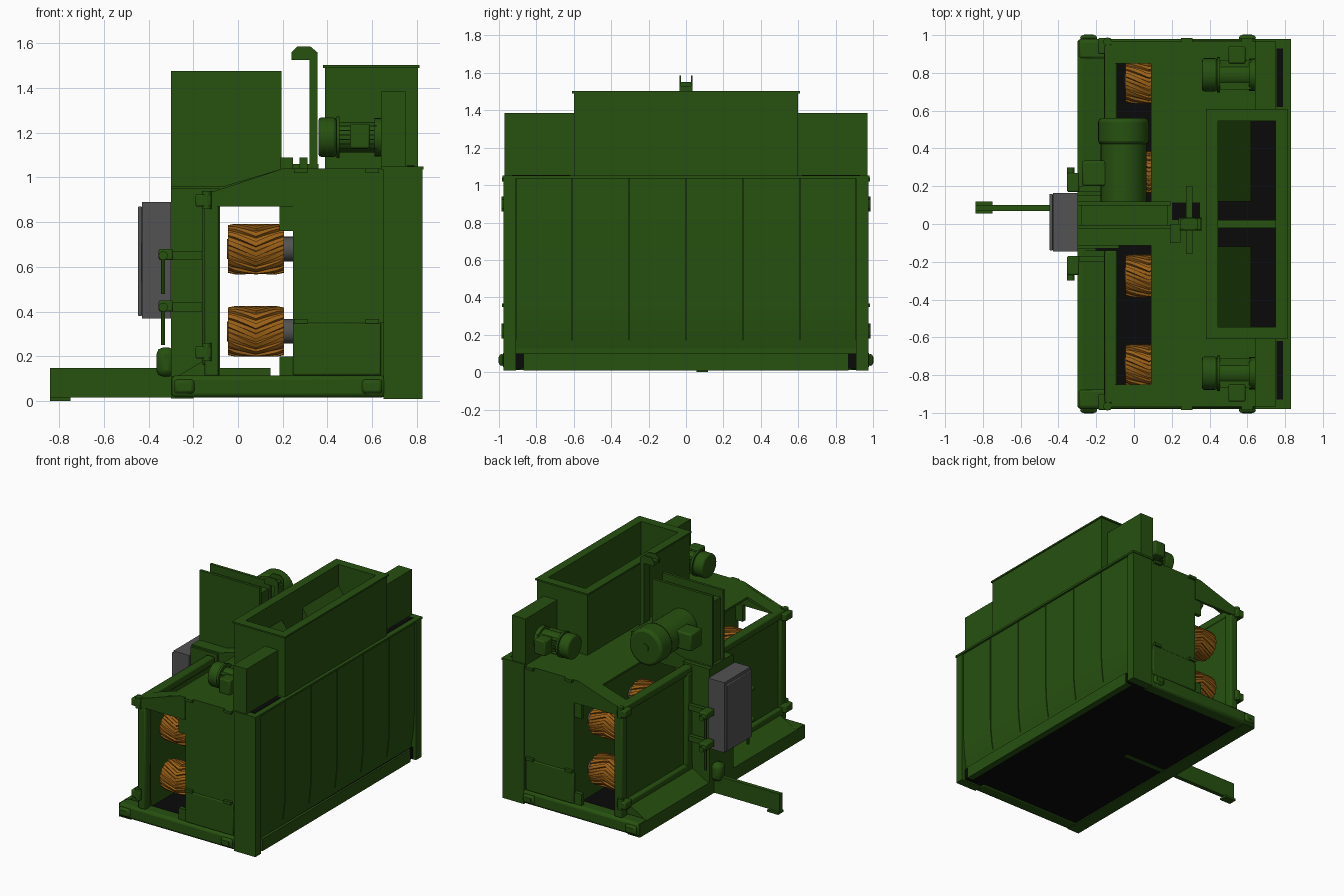
import bpy, bmesh, math
from mathutils import Matrix, Vector

default_cube = bpy.data.objects.get("Cube")
if default_cube:
    bpy.data.objects.remove(default_cube)


def material(name, red, green, blue):
    mat = bpy.data.materials.new(name)
    mat.use_nodes = True
    mat.diffuse_color = (red, green, blue, 1)
    shader = next(n for n in mat.node_tree.nodes if n.type == 'BSDF_PRINCIPLED')
    shader.inputs["Base Color"].default_value = (red, green, blue, 1)
    return mat


GREEN = material("machine green", .02, .082, .005)
ORANGE = material("tire amber", .32, .115, .008)
GREY = material("cabinet grey", .085, .085, .085)
BLACK = material("shadow black", .003, .003, .003)
made = []


def finish(name, bm, mat, mirror=False, bevel=0):
    """Turn a bmesh into an object, optionally mirrored across y = 0."""
    bmesh.ops.recalc_face_normals(bm, faces=bm.faces)
    mesh = bpy.data.meshes.new(name)
    bm.to_mesh(mesh)
    bm.free()
    mesh.materials.append(mat)
    ob = bpy.data.objects.new(name, mesh)
    bpy.context.collection.objects.link(ob)
    if bevel:
        mod = ob.modifiers.new("rounded edges", 'BEVEL')
        mod.width, mod.segments = bevel, 2
    if mirror:
        mod = ob.modifiers.new("mirror", 'MIRROR')
        mod.use_axis = (False, True, False)
    made.append(ob)
    return ob


def box(name, x, y, z, mat=GREEN, mirror=False, bevel=0):
    bm = bmesh.new()
    bmesh.ops.create_cube(bm, size=1)
    for v in bm.verts:
        v.co = [low + (c + .5) * (high - low) for c, (low, high) in zip(v.co, (x, y, z))]
    return finish(name, bm, mat, mirror, bevel)


def prism(name, profile, y, mat=GREEN, mirror=False, bevel=0):
    """Extrude an x-z profile along y."""
    bm = bmesh.new()
    face = bm.faces.new([bm.verts.new((px, y[0], pz)) for px, pz in profile])
    side = bmesh.ops.extrude_face_region(bm, geom=[face])["geom"]
    bmesh.ops.translate(bm, vec=(0, y[1] - y[0], 0),
                        verts=[g for g in side if isinstance(g, bmesh.types.BMVert)])
    return finish(name, bm, mat, mirror, bevel)


def cylinder(name, start, end, radius, mat=GREEN, mirror=False, bevel=0, sides=32):
    start, end = Vector(start), Vector(end)
    axis = end - start
    turn = axis.to_track_quat('Z', 'Y').to_matrix().to_4x4()
    bm = bmesh.new()
    bmesh.ops.create_cone(bm, cap_ends=True, segments=sides, radius1=radius, radius2=radius,
                          depth=axis.length, matrix=Matrix.Translation((start + end) / 2) @ turn)
    return finish(name, bm, mat, mirror, bevel)


# Base frame and dark floor
box("floor_pan", x=(-.28, .8), y=(-.95, .95), z=(.02, .1), mat=BLACK)
box("base_end_beam", x=(-.3, .66), y=(.87, .98), z=(.015, .115), mirror=True, bevel=.02)
box("base_left_beam", x=(-.3, -.2), y=(-.97, .97), z=(.012, .11))
box("base_right_beam", x=(.76, .81), y=(-.87, .87), z=(.01, .1))
for px in (-.24, .6):
    box("tie_socket", x=(px - .045, px + .045), y=(.97, 1), z=(.033, .097), mirror=True, bevel=.025)
    box("tie_socket_slot", x=(px - .025, px + .025), y=(.997, 1.002), z=(.05, .08), mirror=True)

# Tow bar with foot and gusset
box("tow_bar", x=(-.84, .145), y=(.07, .1), z=(.015, .147))
box("tow_foot", x=(-.84, -.75), y=(.055, .118), z=(0, .016))
box("tow_gusset", x=(-.365, -.28), y=(.04, .13), z=(.11, .24), bevel=.03)

# Enclosed body, deck and sloped end plates
box("body_housing", x=(.245, .7), y=(-.955, .955), z=(.1, 1.035))
box("end_panel", x=(.245, .65), y=(.95, .965), z=(.35, 1.035), mirror=True)
prism("lower_end_guard", [(.245, .115), (.64, .115), (.64, .35), (.245, .35)],
      y=(.95, .972), mirror=True, bevel=.008)
prism("deck_plate", [(.09, 1), (.2, 1.04), (.65, 1.04), (.65, 1.02), (.2, 1.02), (.09, .985)],
      y=(-.965, .965))
prism("end_arch", [(-.14, .87), (.245, .87), (.245, 1.04), (.2, 1.04), (-.1, .94), (-.14, .94)],
      y=(.95, .97), mirror=True)
prism("end_deck_slope", [(-.12, .935), (.2, 1.035), (.2, 1.015), (-.12, .915)], y=(.85, .97), mirror=True)
box("wheel_bay_lip", x=(.185, .25), y=(.93, .96), z=(.76, .88), mirror=True)
box("wheel_bay_sill", x=(.185, .25), y=(.93, .96), z=(.11, .2), mirror=True)
for px in (.28, .6):
    for pz in (.357, 1.03):
        box("panel_hinge", x=(px - .03, px + .03), y=(.96, .985), z=(pz - .01, pz + .01), mirror=True)

# Panelled wall with a tucked-in lower edge
box("wall_core", x=(.65, .79), y=(-.92, .92), z=(.1, 1.04))
edges = [-.91, -.61, -.305, 0, .305, .61, .91]
for low, high in zip(edges, edges[1:]):
    prism("wall_panel", [(.75, 1.04), (.815, 1.04), (.815, .38), (.81, .27), (.8, .18), (.785, .1), (.75, .1)],
          y=(low + .003, high - .003))
box("corner_post", x=(.65, .825), y=(.91, .975), z=(.01, 1.04), mirror=True)
box("wall_cap", x=(.64, .83), y=(-.98, .98), z=(1.035, 1.05))
box("cap_slot", x=(.755, .79), y=(.62, .93), z=(1.046, 1.053), mat=BLACK, mirror=True)

# Hopper with sloped chutes
box("hopper_side", x=(.39, .445), y=(-.6, .6), z=(1.04, 1.495))
box("hopper_side", x=(.75, .805), y=(-.6, .6), z=(1.04, 1.495))
box("hopper_end", x=(.44, .76), y=(.545, .6), z=(1.04, 1.495), mirror=True)
box("hopper_rim", x=(.38, .445), y=(-.61, .61), z=(1.49, 1.502))
box("hopper_rim", x=(.75, .812), y=(-.61, .61), z=(1.49, 1.502))
box("hopper_rim_end", x=(.445, .75), y=(.545, .61), z=(1.49, 1.502), mirror=True)
box("hopper_floor", x=(.44, .755), y=(-.55, .55), z=(1.05, 1.058), mat=BLACK)
prism("hopper_chute", [(.44, 1.05), (.62, 1.05), (.62, 1.1), (.44, 1.35)], y=(.12, .55), mirror=True)
box("hopper_divider", x=(.44, .755), y=(-.02, .02), z=(1.05, 1.2))
box("drive_guard", x=(.64, .75), y=(.6, .97), z=(1.04, 1.385), mirror=True)

# Two small drive motors
axle_y, axle_z = .79, 1.18
cylinder("drive_motor", (.42, axle_y, axle_z), (.64, axle_y, axle_z), .068, mirror=True)
cylinder("motor_fan_cover", (.36, axle_y, axle_z), (.44, axle_y, axle_z), .088, mirror=True, bevel=.012)
cylinder("motor_flange", (.44, axle_y, axle_z), (.455, axle_y, axle_z), .093, mirror=True)
cylinder("motor_mount", (.61, axle_y, axle_z), (.65, axle_y, axle_z), .085, mirror=True)
for i in range(6):
    fin_z = axle_z + (i - 2.5) * .02
    box("motor_fin", x=(.45, .62), y=(axle_y - .078, axle_y + .078), z=(fin_z - .003, fin_z + .003), mirror=True)
box("motor_terminal_box", x=(.5, .59), y=(.85, .94), z=(1.13, 1.24), mirror=True, bevel=.008)

# Centre column, cross beam and belt guard with main motor
box("centre_column", x=(-.3, -.08), y=(-.13, .15), z=(.1, .95))
box("centre_beam", x=(-.3, .25), y=(-.115, .12), z=(.87, .96))
prism("centre_beam_ramp", [(-.1, .95), (.2, 1.04), (.25, 1.04), (.25, .95)], y=(-.115, .12))
box("belt_guard_core", x=(-.28, .18), y=(-.01, .1), z=(.95, 1.42))
for py in (-.015, .108):
    box("belt_guard_plate", x=(-.3, .195), y=(py - .01, py + .01), z=(.95, 1.477))
cylinder("main_motor", (-.055, .1, 1.2), (-.055, .43, 1.2), .122)
cylinder("main_motor_fan_cover", (-.055, .42, 1.2), (-.055, .56, 1.2), .135, bevel=.02)
cylinder("main_motor_hub", (-.055, .55, 1.2), (-.055, .565, 1.2), .03)
box("main_terminal_box", x=(-.275, -.14), y=(.2, .335), z=(1.14, 1.27), bevel=.012)
box("deck_slot", x=(.2, .35), y=(.02, .115), z=(1.037, 1.045), mat=BLACK)
box("guard_latch", x=(.19, .245), y=(-.1, .0), z=(1.03, 1.09))

# Hooked channel post with cross bar
box("hook_post_web", x=(.32, .355), y=(-.03, .03), z=(1.04, 1.53))
hook = [(.32, 1.04), (.355, 1.04), (.355, 1.56), (.325, 1.585), (.265, 1.585), (.24, 1.56), (.24, 1.525), (.32, 1.525)]
prism("hook_post_cheek", hook, y=(.027, .035), mirror=True)
box("hook_head", x=(.245, .34), y=(-.03, .03), z=(1.525, 1.55))
box("post_cross_bar", x=(.275, .31), y=(-.16, .2), z=(1.04, 1.09))
box("post_base", x=(.235, .36), y=(-.035, .035), z=(1.04, 1.06))

# Control cabinet
box("control_cabinet", x=(-.43, -.3), y=(-.145, .165), z=(.37, .89), mat=GREY)
box("cabinet_door", x=(-.447, -.43), y=(-.14, .16), z=(.38, .87), mat=GREY, bevel=.004)

# Recessed access doors, frames and hinges
box("door_panel", x=(-.125, -.1), y=(.14, .93), z=(.15, .9), mirror=True)
box("door_stile", x=(-.15, -.085), y=(.9, .965), z=(.11, .93), mirror=True, bevel=.01)
box("door_inner_stile", x=(-.16, -.1), y=(.15, .21), z=(.15, .9), mirror=True, bevel=.01)
box("door_top_rail", x=(-.155, -.09), y=(.14, .95), z=(.88, .935), mirror=True, bevel=.01)
box("door_bottom_rail", x=(-.16, -.1), y=(.14, .93), z=(.16, .22), mirror=True, bevel=.01)
prism("door_sill", [(-.29, .1), (-.1, .1), (-.1, .19), (-.14, .19)], y=(.14, .88), mirror=True)
for pz in (.22, .9):
    box("door_hinge", x=(-.19, -.12), y=(.9, .985), z=(pz - .03, pz + .025), mirror=True, bevel=.008)
    cylinder("hinge_pin", (-.14, .965, pz - .04), (-.14, .965, pz + .04), .022, mirror=True, sides=16)
for pz in (.42, .65):
    box("latch_arm", x=(-.3, -.1), y=(.17, .2), z=(pz - .02, pz + .02), mirror=True)
    box("latch_block", x=(-.355, -.29), y=(.17, .27), z=(pz - .02, pz + .03), mirror=True, bevel=.008)
    cylinder("latch_rod", (-.335, .25, pz - .17), (-.335, .25, pz), .009, mirror=True, sides=12)
    cylinder("latch_roller", (-.335, .2, pz), (-.335, .3, pz), .02, mirror=True, sides=16)


# Lugged tires on stub shafts
def tire_mesh(radius=.1, half=.125, lugs=15):
    bm = bmesh.new()
    bmesh.ops.create_cone(bm, cap_ends=True, segments=40, radius1=radius, radius2=radius,
                          depth=half * 2, matrix=Matrix.Rotation(math.pi / 2, 4, 'Y'))
    steps, sweep = 4, .5
    for i in range(lugs):
        for side in (-1, 1):
            rings = []
            for k in range(steps + 1):
                mid = i * math.tau / lugs - sweep * k / steps
                rim = radius + (.013 if k < steps else .007)
                corners = ((-.13, radius - .004), (-.1, rim), (.1, rim), (.13, radius - .004))
                rings.append([bm.verts.new((side * half * k / steps, r * math.cos(mid + a), r * math.sin(mid + a)))
                              for a, r in corners])
            for one, two in zip(rings, rings[1:]):
                for c in range(3):
                    bm.faces.new((one[c], one[c + 1], two[c + 1], two[c]))
            bm.faces.new(rings[-1])
    return bm


tire = finish("tire", tire_mesh(), ORANGE)
spots = [(py, pz) for py in (-.75, -.275, .275, .75) for pz in (.312, .68)]
for n, (py, pz) in enumerate(spots):
    wheel = tire if n == 0 else bpy.data.objects.new("tire", tire.data)
    if n:
        bpy.context.collection.objects.link(wheel)
    wheel.location = (.08, py, pz)
    cylinder("tire_shaft", (.19, py, pz), (.26, py, pz), .055, mat=GREY)
    cylinder("tire_hub", (-.05, py, pz), (-.04, py, pz), .045, mat=GREY)

# Smooth the round parts while keeping hard edges
bpy.ops.object.select_all(action='DESELECT')
for ob in made:
    ob.select_set(True)
bpy.context.view_layer.objects.active = made[0]
bpy.ops.object.shade_smooth_by_angle(angle=math.radians(30))
